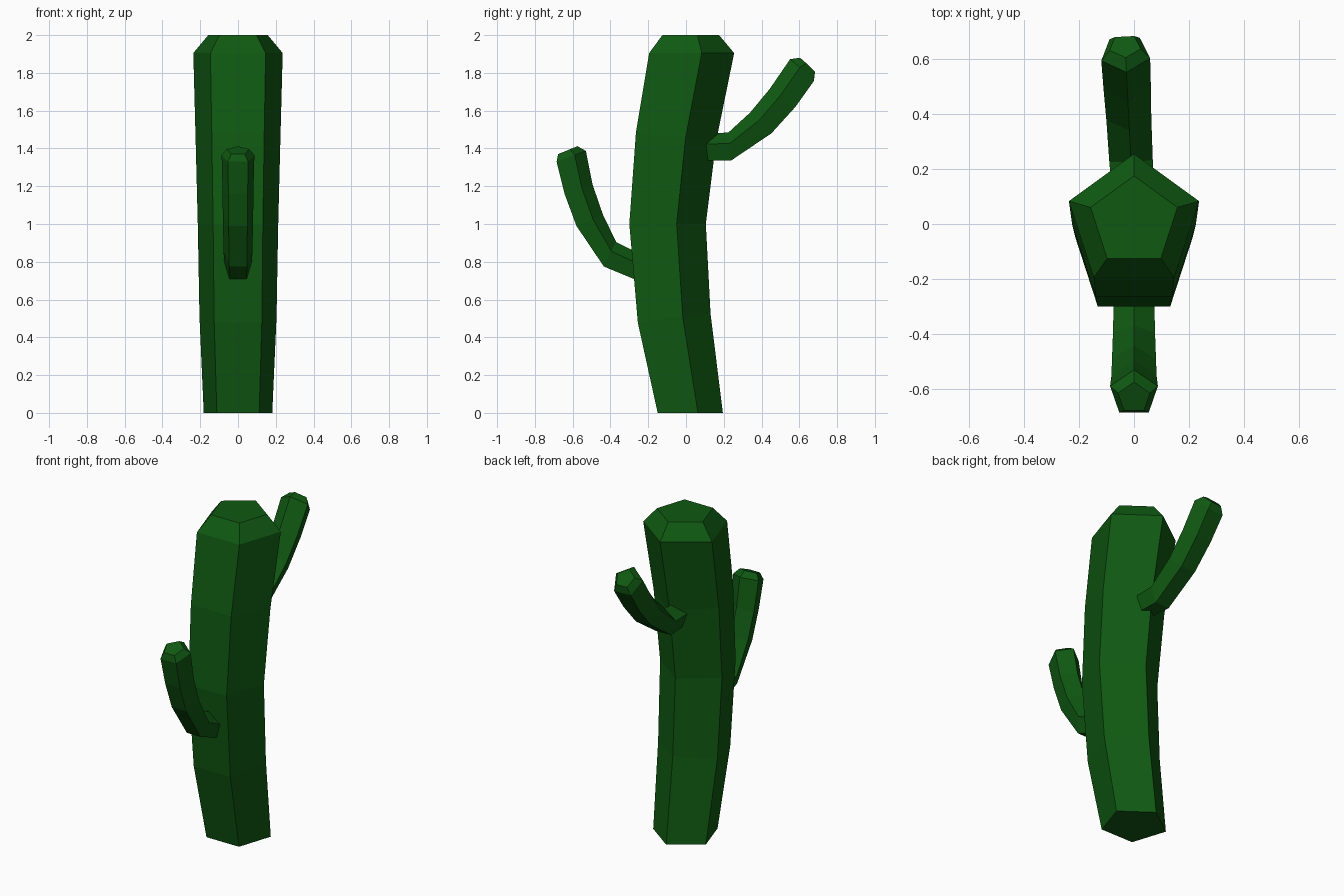
import bpy, bmesh
from math import sin, cos, tau, radians
from mathutils import Vector, Matrix

if "Cube" in bpy.data.objects:
    bpy.data.objects.remove(bpy.data.objects["Cube"])

green = bpy.data.materials.new("cactus_green")
green.diffuse_color = (0.005, 0.10, 0.006, 1)
green.use_nodes = True
green.node_tree.nodes["Principled BSDF"].inputs["Base Color"].default_value = green.diffuse_color


def pentagon_tube(name, sections):
    """Loft pentagons; each section gives the corner point and the
    opposite flat side as (y, z) pairs in the x = 0 plane."""
    bm = bmesh.new()
    rings = []
    for ty, tz, by, bz in sections:
        tip, flat = Vector((0, ty, tz)), Vector((0, by, bz))
        up = (tip - flat).normalized()
        r = (tip - flat).length / (1 + cos(tau / 10))
        centre = tip - up * r
        rings.append([bm.verts.new(centre + up * r * cos(i * tau / 5)
                                   + Vector((r * sin(i * tau / 5), 0, 0)))
                      for i in range(5)])
    for a, b in zip(rings, rings[1:]):
        for i in range(5):
            j = (i + 1) % 5
            bm.faces.new((a[i], a[j], b[j], b[i]))
    bm.faces.new(rings[0])
    bm.faces.new(rings[-1])
    bmesh.ops.recalc_face_normals(bm, faces=bm.faces)
    mesh = bpy.data.meshes.new(name)
    bm.to_mesh(mesh)
    bm.free()
    mesh.materials.append(green)
    obj = bpy.data.objects.new(name, mesh)
    bpy.context.collection.objects.link(obj)
    return obj


# Bowed main stem with a chamfered top
pentagon_tube("trunk", [
    (0.195, 0.0, -0.15, 0.0),
    (0.13, 0.525, -0.255, 0.478),
    (0.105, 1.0, -0.30, 1.0),
    (0.16, 1.44, -0.265, 1.485),
    (0.255, 1.905, -0.195, 1.905),
    (0.175, 2.0, -0.125, 2.0),
])

# Low arm curving up at the front
pentagon_tube("front_arm", [
    (-0.23, 0.835, -0.25, 0.698),
    (-0.37, 0.905, -0.435, 0.775),
    (-0.44, 1.05, -0.58, 0.99),
    (-0.495, 1.21, -0.643, 1.16),
    (-0.53, 1.387, -0.685, 1.33),
    (-0.575, 1.412, -0.677, 1.37),
])

# High arm curving up at the back, turned slightly sideways
back_arm = pentagon_tube("back_arm", [
    (0.09, 1.475, 0.09, 1.335),
    (0.225, 1.485, 0.235, 1.335),
    (0.34, 1.59, 0.45, 1.48),
    (0.445, 1.717, 0.577, 1.62),
    (0.552, 1.873, 0.675, 1.757),
    (0.605, 1.88, 0.682, 1.805),
])
pivot = Matrix.Translation((-0.004, 0.1, 0))
back_arm.data.transform(pivot @ Matrix.Rotation(radians(3), 4, 'Z')
                        @ Matrix.Translation((0, -0.1, 0)))
